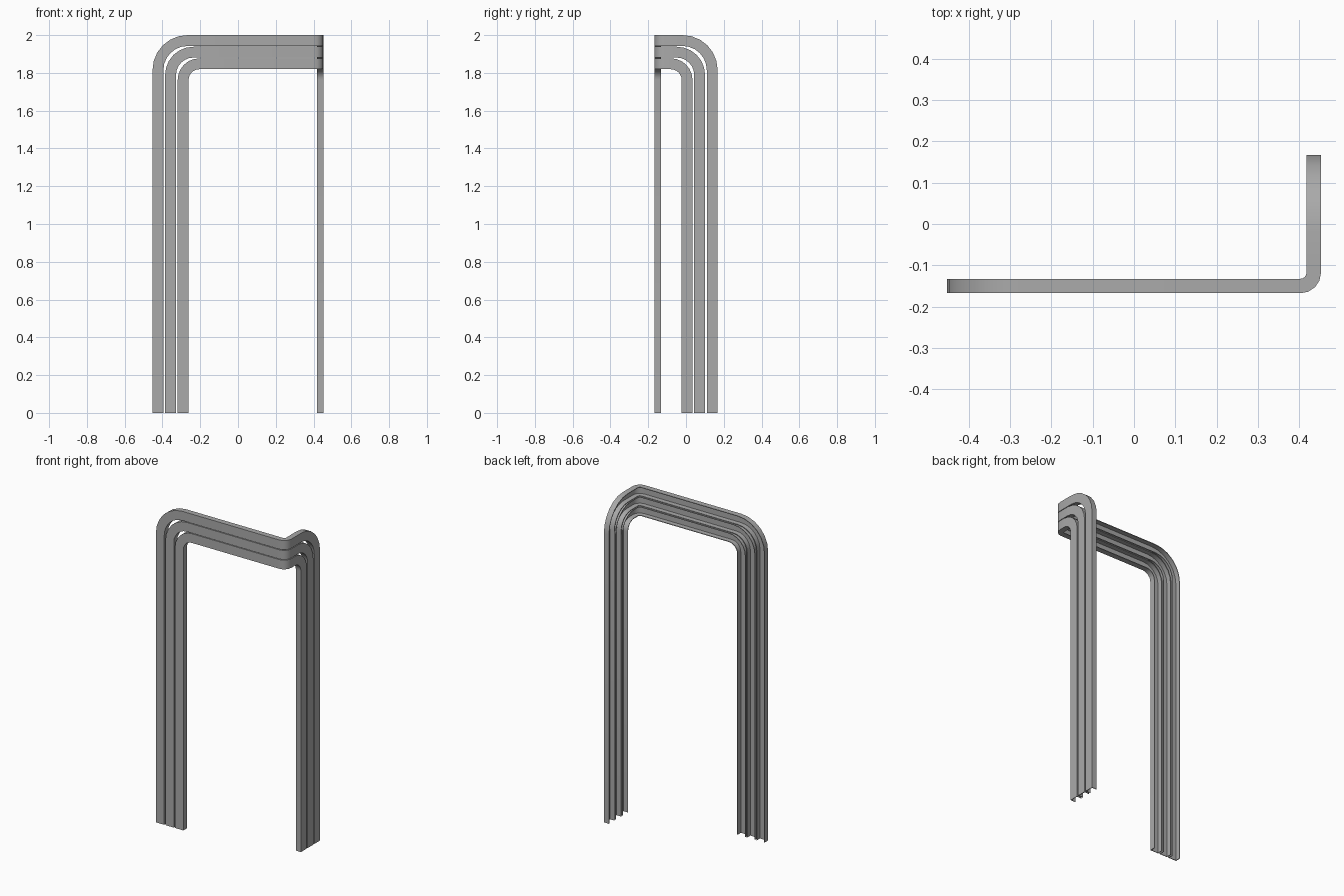
import bpy, bmesh
from math import sin, cos, pi

cube = bpy.data.objects.get("Cube")
if cube:
    bpy.data.objects.remove(cube, do_unlink=True)

HALF_X, HALF_Y, HEIGHT = 0.4525, 0.1675, 2.0
WIDTH, DEPTH, WALL = 0.0575, 0.035, 0.004
LEG_GAP, TOP_GAP = 0.009, 0.004
CORNER = 0.05          # radius of the folded corner
BEND_STEPS, CORNER_STEPS = 6, 4

FRONT = 2 * HALF_X - CORNER
ARC = CORNER * pi / 2
TOTAL = FRONT + ARC + 2 * HALF_Y - CORNER

steel = bpy.data.materials.new("grey_steel")
steel.use_nodes = True
steel.diffuse_color = (0.4, 0.4, 0.4, 1)
steel.node_tree.nodes["Principled BSDF"].inputs["Base Color"].default_value = (0.4, 0.4, 0.4, 1)


def fold(s, z, d):
    """Wrap the flat arch (run s, height z, inward depth d) around the corner."""
    cx, cy, r = HALF_X - CORNER, CORNER - HALF_Y, CORNER - d
    if s <= FRONT:
        return (s - HALF_X, d - HALF_Y, z)
    if s >= FRONT + ARC:
        return (HALF_X - d, cy + s - FRONT - ARC, z)
    a = (s - FRONT) / CORNER
    return (cx + r * sin(a), cy - r * cos(a), z)


def arch_path(inset, top, radius):
    """Matching outer and inner edge points of one flat arch."""
    left, right, cz = inset + radius, TOTAL - inset - radius, top - radius

    def bend(cs, start):
        pairs = []
        for k in range(BEND_STEPS + 1):
            a = start - k * pi / 2 / BEND_STEPS
            pairs.append([(cs + r * cos(a), cz + r * sin(a)) for r in (radius, radius - WIDTH)])
        return pairs

    path = [[(inset, 0), (inset + WIDTH, 0)]] + bend(left, pi)
    for k in range(CORNER_STEPS + 1):
        s = FRONT + ARC * k / CORNER_STEPS
        path.append([(s, top), (s, top - WIDTH)])
    path += bend(right, pi / 2)
    path.append([(TOTAL - inset, 0), (TOTAL - inset - WIDTH, 0)])
    return path


def channel(name, inset, top, radius):
    """Sweep an open-backed U section along the arch."""
    t = WALL / WIDTH
    section = [(0, 0), (0, DEPTH), (t, DEPTH), (t, WALL),
               (1 - t, WALL), (1 - t, DEPTH), (1, DEPTH), (1, 0)]
    bm = bmesh.new()
    rings = []
    for outer, inner in arch_path(inset, top, radius):
        rings.append([bm.verts.new(fold(outer[0] + (inner[0] - outer[0]) * u,
                                        outer[1] + (inner[1] - outer[1]) * u, d))
                      for u, d in section])
    n = len(section)
    for a, b in zip(rings, rings[1:]):
        for i in range(n):
            j = (i + 1) % n
            bm.faces.new((a[i], a[j], b[j], b[i]))
    # end caps split per wall
    for ring in (rings[0], rings[-1]):
        for ids in ((0, 1, 2, 3), (0, 3, 4, 7), (4, 5, 6, 7)):
            bm.faces.new([ring[i] for i in ids])
    bmesh.ops.recalc_face_normals(bm, faces=bm.faces)
    mesh = bpy.data.meshes.new(name)
    bm.to_mesh(mesh)
    bm.free()
    mesh.materials.append(steel)
    obj = bpy.data.objects.new(name, mesh)
    bpy.context.collection.objects.link(obj)
    bpy.ops.object.select_all(action='DESELECT')
    obj.select_set(True)
    bpy.context.view_layer.objects.active = obj
    bpy.ops.object.shade_smooth_by_angle(angle=pi / 6)


# three nested channels, outermost first
for i, name in enumerate(("outer_channel", "middle_channel", "inner_channel")):
    channel(name, i * (WIDTH + LEG_GAP), HEIGHT - i * (WIDTH + TOP_GAP), 0.185 - 0.035 * i)
